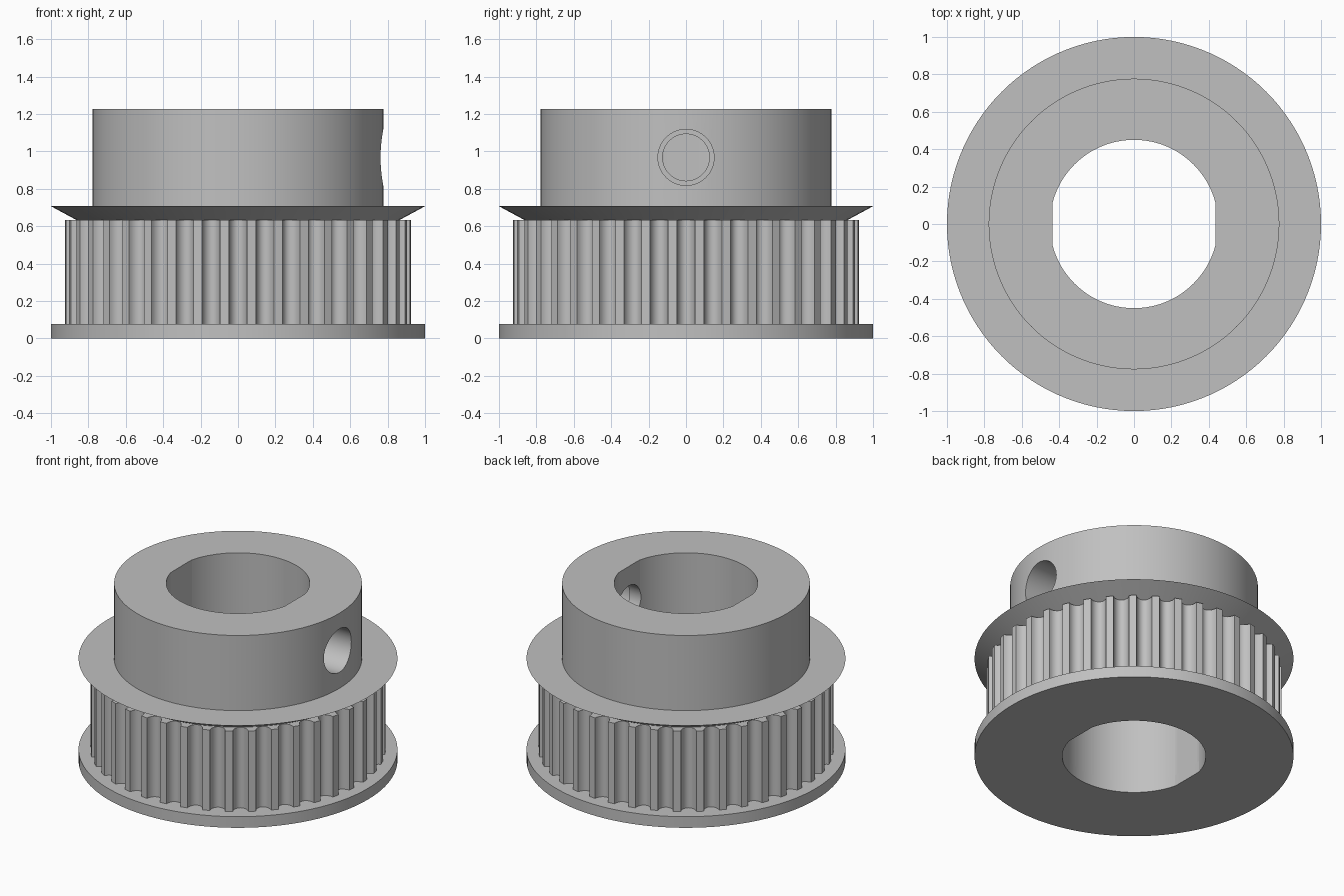
import bpy, bmesh, math
from math import sin, cos, pi, tau

old = bpy.data.objects.get("Cube")
if old:
    bpy.data.objects.remove(old, do_unlink=True)

metal = bpy.data.materials.new("grey metal")
metal.use_nodes = True
GREY = (0.53, 0.53, 0.53, 1)
metal.diffuse_color = GREY
metal.node_tree.nodes["Principled BSDF"].inputs["Base Color"].default_value = GREY

TEETH = 40
ROUND = [i * tau / 120 for i in range(120)]


def circle(radius, z, angles):
    return [(radius * cos(a), radius * sin(a), z) for a in angles]


def bore(z, angles, radius=0.45, flat=0.436):
    # round bore with two opposite flats
    return [(max(-flat, min(flat, radius * cos(a))), radius * sin(a), z) for a in angles]


def tooth_outline(tip=0.925, depth=0.058, half_groove=0.053, steps=10):
    # rounded grooves between flat-topped teeth, as (angle, radius) pairs
    pairs = []
    for t in range(TEETH):
        for s in range(steps + 1):
            u = pi * s / steps
            pairs.append((t * tau / TEETH - half_groove * cos(u), tip - depth * sin(u)))
    return pairs


def finish(obj, angle):
    bpy.ops.object.select_all(action='DESELECT')
    obj.select_set(True)
    bpy.context.view_layer.objects.active = obj
    bpy.ops.object.shade_smooth_by_angle(angle=math.radians(angle))


def ring(name, loops):
    # closed solid made by joining each loop to the next, and the last to the first
    bm = bmesh.new()
    rows = [[bm.verts.new(p) for p in loop] for loop in loops]
    n = len(rows[0])
    for k, low in enumerate(rows):
        high = rows[(k + 1) % len(rows)]
        for i in range(n):
            j = (i + 1) % n
            bm.faces.new((low[i], low[j], high[j], high[i]))
    bmesh.ops.recalc_face_normals(bm, faces=bm.faces)
    mesh = bpy.data.meshes.new(name)
    bm.to_mesh(mesh)
    bm.free()
    mesh.materials.append(metal)
    obj = bpy.data.objects.new(name, mesh)
    bpy.context.collection.objects.link(obj)
    return obj


def plain_ring(name, r_low, r_high, z_low, z_high):
    return ring(name, [circle(r_low, z_low, ROUND), circle(r_high, z_high, ROUND),
                       bore(z_high, ROUND), bore(z_low, ROUND)])


def drill(target, radius, x_start, x_end, z):
    # cut a hole along x, apply it and remove the cutter
    bpy.ops.mesh.primitive_cylinder_add(
        vertices=64, radius=radius, depth=x_end - x_start,
        location=((x_start + x_end) / 2, 0, z), rotation=(0, pi / 2, 0))
    cutter = bpy.context.object
    cutter.name = "hole_cutter"
    cutter.hide_render = True
    cutter.data.materials.append(metal)
    mod = target.modifiers.new("hole", 'BOOLEAN')
    mod.operation = 'DIFFERENCE'
    mod.solver = 'EXACT'
    mod.object = cutter
    bpy.context.view_layer.objects.active = target
    bpy.ops.object.modifier_apply(modifier=mod.name)
    bpy.data.objects.remove(cutter, do_unlink=True)


# Flanges: flat disc below, bevelled disc above
finish(plain_ring("lower_flange", 1, 1, 0, 0.077), 10)
finish(plain_ring("upper_flange", 0.865, 1, 0.634, 0.707), 10)

# Toothed rim
outline = tooth_outline()
angles = [a for a, r in outline]
finish(ring("toothed_rim", [[(r * cos(a), r * sin(a), z) for a, r in outline] for z in (0.077, 0.634)]
            + [bore(z, angles) for z in (0.634, 0.077)]), 28)

# Hub with a stepped set-screw hole on its left side
hub = plain_ring("hub", 0.777, 0.777, 0.707, 1.227)
drill(hub, 0.15, 0.52, 1, 0.968)
drill(hub, 0.125, 0.2, 0.6, 0.968)
finish(hub, 10)
